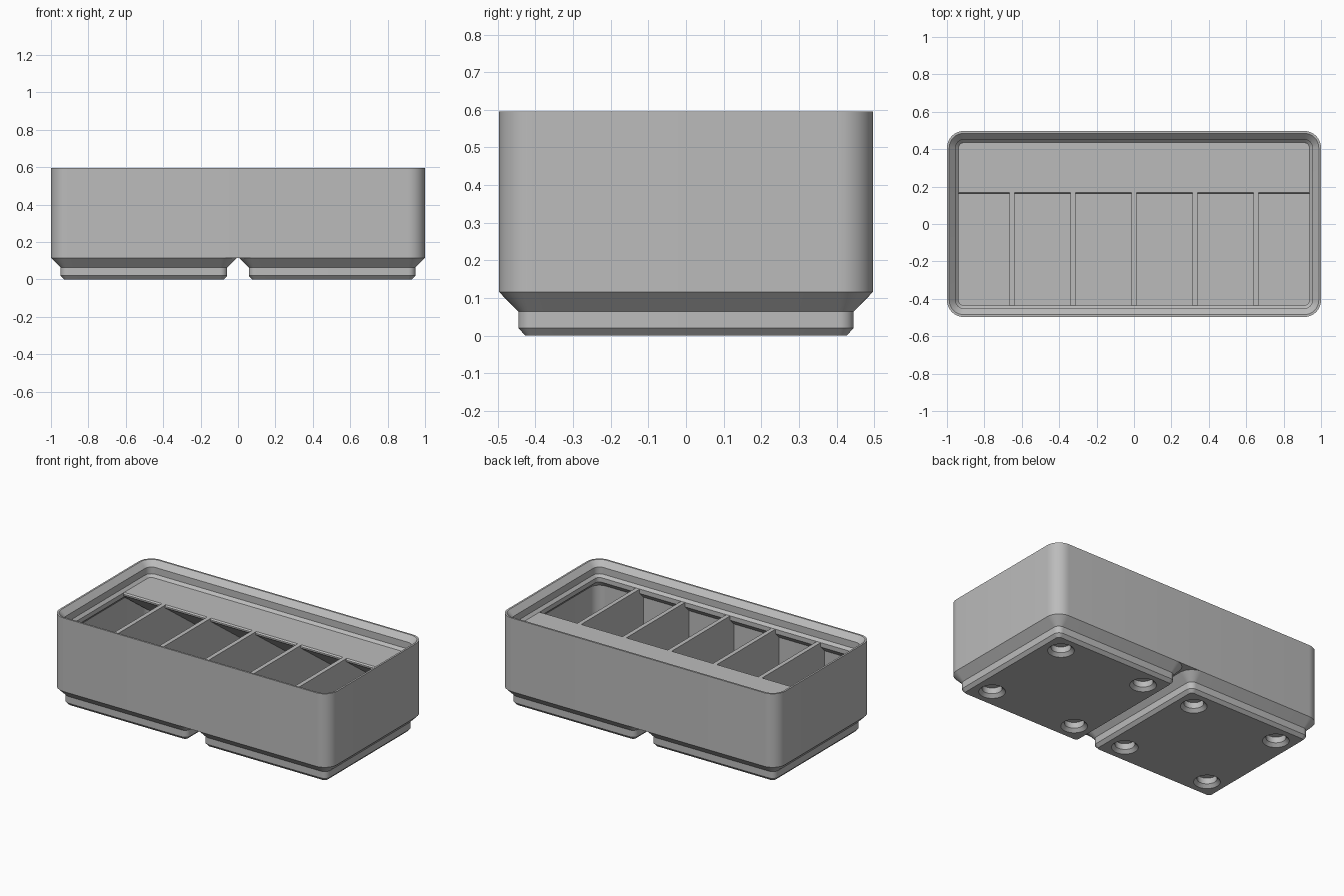
import bpy
import bmesh
from math import pi, cos, sin, tan, radians

cube = bpy.data.objects.get("Cube")
if cube:
    bpy.data.objects.remove(cube, do_unlink=True)

GREY = bpy.data.materials.new("plain grey")
GREY.use_nodes = True
colour = (0.5, 0.5, 0.5, 1)
GREY.diffuse_color = colour
GREY.node_tree.nodes["Principled BSDF"].inputs["Base Color"].default_value = colour

HALF_X, HALF_Y, CORNER = 1.0, 0.497, 0.09
BASE_TOP, FLOOR, DECK, RIM = 0.116, 0.168, 0.5, 0.595
WALL, LEDGE = 0.023, 0.062


def finish(name, bm):
    """Turn a bmesh into a grey object with smooth curves and sharp edges."""
    bmesh.ops.remove_doubles(bm, verts=bm.verts, dist=1e-5)
    bmesh.ops.recalc_face_normals(bm, faces=bm.faces)
    mesh = bpy.data.meshes.new(name)
    bm.to_mesh(mesh)
    bm.free()
    mesh.materials.append(GREY)
    obj = bpy.data.objects.new(name, mesh)
    bpy.context.collection.objects.link(obj)
    return obj


def smooth(obj):
    bpy.ops.object.select_all(action="DESELECT")
    obj.select_set(True)
    bpy.context.view_layer.objects.active = obj
    bpy.ops.object.shade_smooth_by_angle(angle=radians(30))


def skin(bm, half_x, half_y, radius, profile, centre=(0, 0), steps=10):
    """Stack rounded rectangles; profile lists (inset, height) pairs."""
    rings = []
    for inset, z in profile:
        r = max(radius - inset, 0.012)
        cx, cy = half_x - inset - r, half_y - inset - r
        ring = []
        for q, (sx, sy) in enumerate(((1, 1), (-1, 1), (-1, -1), (1, -1))):
            for i in range(steps + 1):
                a = (q + i / steps) * pi / 2
                ring.append(bm.verts.new((centre[0] + sx * cx + r * cos(a),
                                          centre[1] + sy * cy + r * sin(a), z)))
        rings.append(ring)
    for low, high in zip(rings, rings[1:]):
        for i in range(len(low)):
            j = (i + 1) % len(low)
            bm.faces.new((low[i], low[j], high[j], high[i]))
    bm.faces.new(rings[0][::-1])
    bm.faces.new(rings[-1])


# Outer shell with stacking lip and one open cavity
bm = bmesh.new()
skin(bm, HALF_X, HALF_Y, CORNER, [
    (0, BASE_TOP), (0, RIM), (0.012, RIM), (0.0455, 0.561), (0.0455, 0.517),
    (LEDGE, DECK), (LEDGE, 0.471), (WALL, 0.432), (WALL, FLOOR)])
smooth(finish("bin_shell", bm))

# Two stepped feet, each with four countersunk sockets
HOLE_R, HOLE_AT = 0.078, 0.311
for side, label in ((-1, "right"), (1, "left")):
    mid = side * 0.503
    bm = bmesh.new()
    skin(bm, HALF_Y, HALF_Y, CORNER, [
        (0.07, 0), (0.0515, 0.02), (0.0515, 0.064), (0, BASE_TOP), (0, BASE_TOP + 0.004)],
        (mid, 0))
    foot = finish(label + "_foot", bm)

    bm = bmesh.new()
    for sx in (-1, 1):
        for sy in (-1, 1):
            skin(bm, HOLE_R, HOLE_R, HOLE_R,
                 [(-0.01, -0.01), (0.02, 0.02), (0.02, 0.058)],
                 (mid + sx * HOLE_AT, sy * HOLE_AT), 8)
    cutter = finish("socket_cutter", bm)
    cutter.hide_render = True

    cut = foot.modifiers.new("sockets", "BOOLEAN")
    cut.operation, cut.solver, cut.object = "DIFFERENCE", "EXACT", cutter
    bpy.context.view_layer.objects.active = foot
    bpy.ops.object.modifier_apply(modifier=cut.name)
    bpy.data.objects.remove(cutter, do_unlink=True)
    smooth(foot)


def prism(name, outline, x0, x1):
    """Extrude a side outline of (y, z) points from x0 to x1."""
    bm = bmesh.new()
    face = bm.faces.new([bm.verts.new((x0, y, z)) for y, z in outline])
    out = bmesh.ops.extrude_face_region(bm, geom=[face])
    moved = [v for v in out["geom"] if isinstance(v, bmesh.types.BMVert)]
    bmesh.ops.translate(bm, verts=moved, vec=(x1 - x0, 0, 0))
    smooth(finish(name, bm))


# Label shelf along the back, with a sloping underside
EDGE, BACK, LIP = 0.16, 0.465, 0.018
drop = LIP + (BACK - EDGE) * tan(radians(36))
prism("label_shelf", [(EDGE + 0.008, DECK), (BACK, DECK), (BACK, DECK - drop),
                      (EDGE, DECK - LIP), (EDGE, DECK - 0.008)], -0.965, 0.965)

# Five dividers making six compartments
for i in range(-2, 3):
    x = i * 0.326
    prism("divider_%d" % (i + 3),
          [(-0.48, FLOOR - 0.01), (-0.48, DECK), (EDGE + 0.01, DECK),
           (EDGE + 0.01, DECK - 0.002), (0.48, DECK - 0.002), (0.48, FLOOR - 0.01)],
          x - 0.014, x + 0.014)
